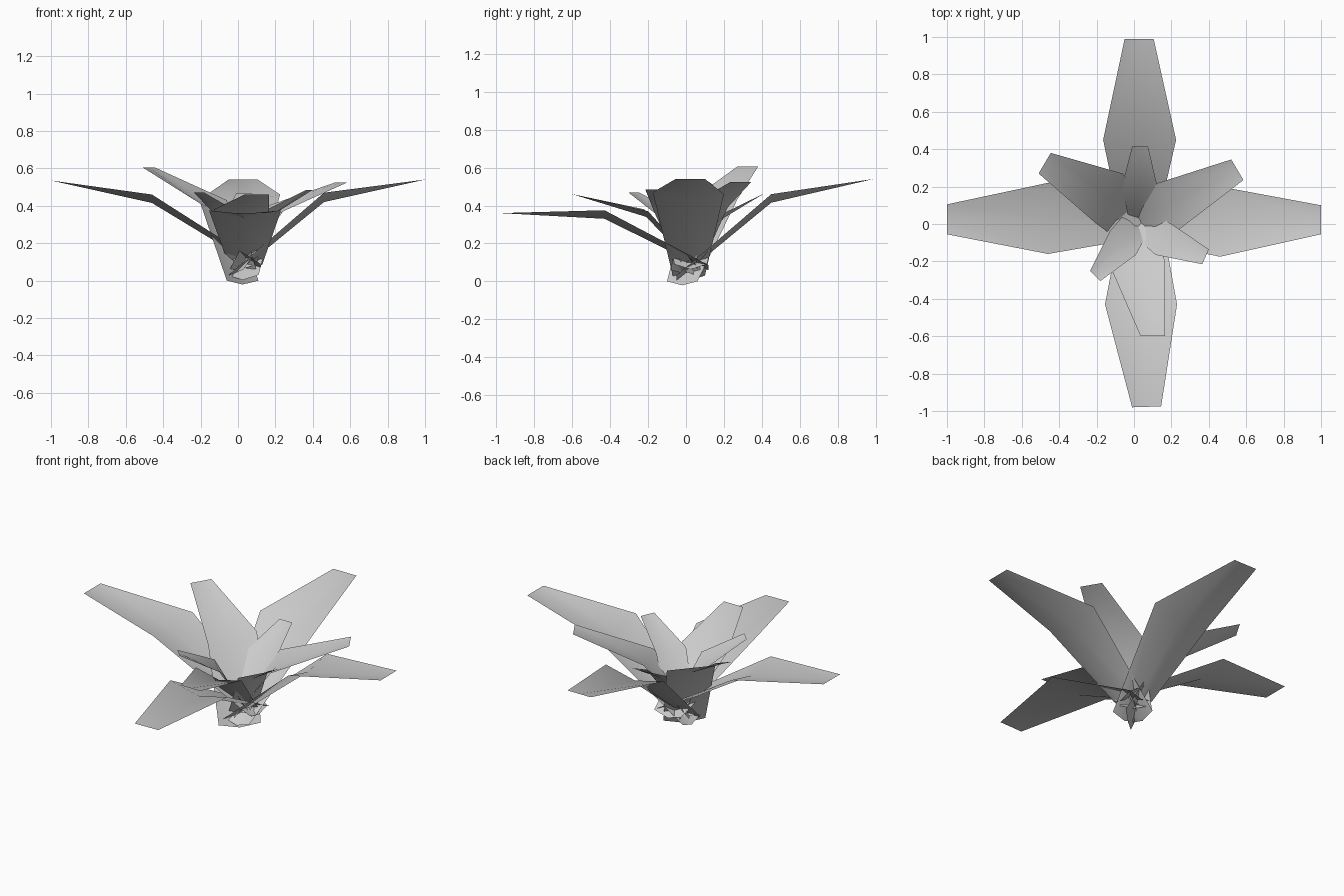
import bpy
from mathutils import Vector

cube = bpy.data.objects.get("Cube")
if cube:
    bpy.data.objects.remove(cube)

grey = bpy.data.materials.new("pale_grey")
grey.use_nodes = True
colour = (0.6, 0.6, 0.6, 1)
grey.diffuse_color = colour
grey.node_tree.nodes["Principled BSDF"].inputs["Base Color"].default_value = colour


def leaf(name, base, middle, tip, keel):
    """Thin folded blade; each station holds its left and right edge points."""
    verts, faces = [], []
    for (left, right), fold in zip((base, middle, tip), (keel * 0.6, keel, 0)):
        a, b = Vector(left), Vector(right)
        verts += [a, (a + b) / 2 - Vector((0, 0, fold)), b]
    for row in (0, 3):
        for i in (row, row + 1):
            faces.append((i, i + 1, i + 4, i + 3))
    mesh = bpy.data.meshes.new(name)
    mesh.from_pydata(verts, [], faces)
    mesh.materials.append(grey)
    mesh.polygons.foreach_set("use_smooth", [True] * len(faces))
    obj = bpy.data.objects.new(name, mesh)
    bpy.context.collection.objects.link(obj)


# Four long outer leaves
leaf("back_outer_leaf", ((-.06, -.05, .03), (.11, -.05, .03)),
     ((-.165, .45, .46), (.225, .45, .46)), ((-.05, .99, .54), (.105, .99, .54)), .045)
leaf("left_outer_leaf", ((-.05, .1, .03), (-.05, -.07, .03)),
     ((.46, .2, .46), (.46, -.175, .47)), ((1, .1, .54), (1, -.055, .54)), .045)
leaf("right_outer_leaf", ((.12, -.06, .09), (.12, .11, .09)),
     ((-.46, -.16, .46), (-.46, .22, .46)), ((-1, -.055, .535), (-1, .105, .535)), .045)
leaf("front_outer_leaf", ((.13, .12, .085), (-.05, .12, .085)),
     ((.23, -.43, .375), (-.155, -.43, .375)), ((.145, -.975, .36), (-.01, -.98, .36)), .045)

# Shorter, steeper inner leaves
leaf("front_inner_leaf", ((.1, .06, .08), (-.04, .06, .08)),
     ((.165, -.2, .37), (-.13, -.22, .38)), ((.165, -.6, .46), (.035, -.6, .46)), .035)
leaf("back_right_inner_leaf", ((-.06, -.1, 0), (.11, .06, 0)),
     ((-.2, .0, .41), (-.06, .27, .43)), ((-.51, .27, .605), (-.445, .38, .605)), .035)
leaf("back_left_inner_leaf", ((-.07, .07, .06), (.03, -.08, .06)),
     ((.13, .22, .39), (.24, -.03, .37)), ((.52, .345, .525), (.585, .235, .525)), .035)
leaf("front_left_inner_leaf", ((.06, .08, .05), (-.05, -.02, .05)),
     ((.2, .0, .36), (.115, -.165, .36)), ((.4, -.135, .485), (.365, -.215, .485)), .025)
leaf("front_right_inner_leaf", ((.1, .0, .05), (-.02, .09, .05)),
     ((.01, -.165, .36), (-.13, -.04, .36)), ((-.18, -.305, .47), (-.235, -.25, .47)), .025)
leaf("centre_leaf", ((-.02, -.01, .08), (.08, -.01, .08)),
     ((-.065, .2, .36), (.125, .2, .36)), ((-.01, .415, .465), (.075, .415, .465)), .025)
